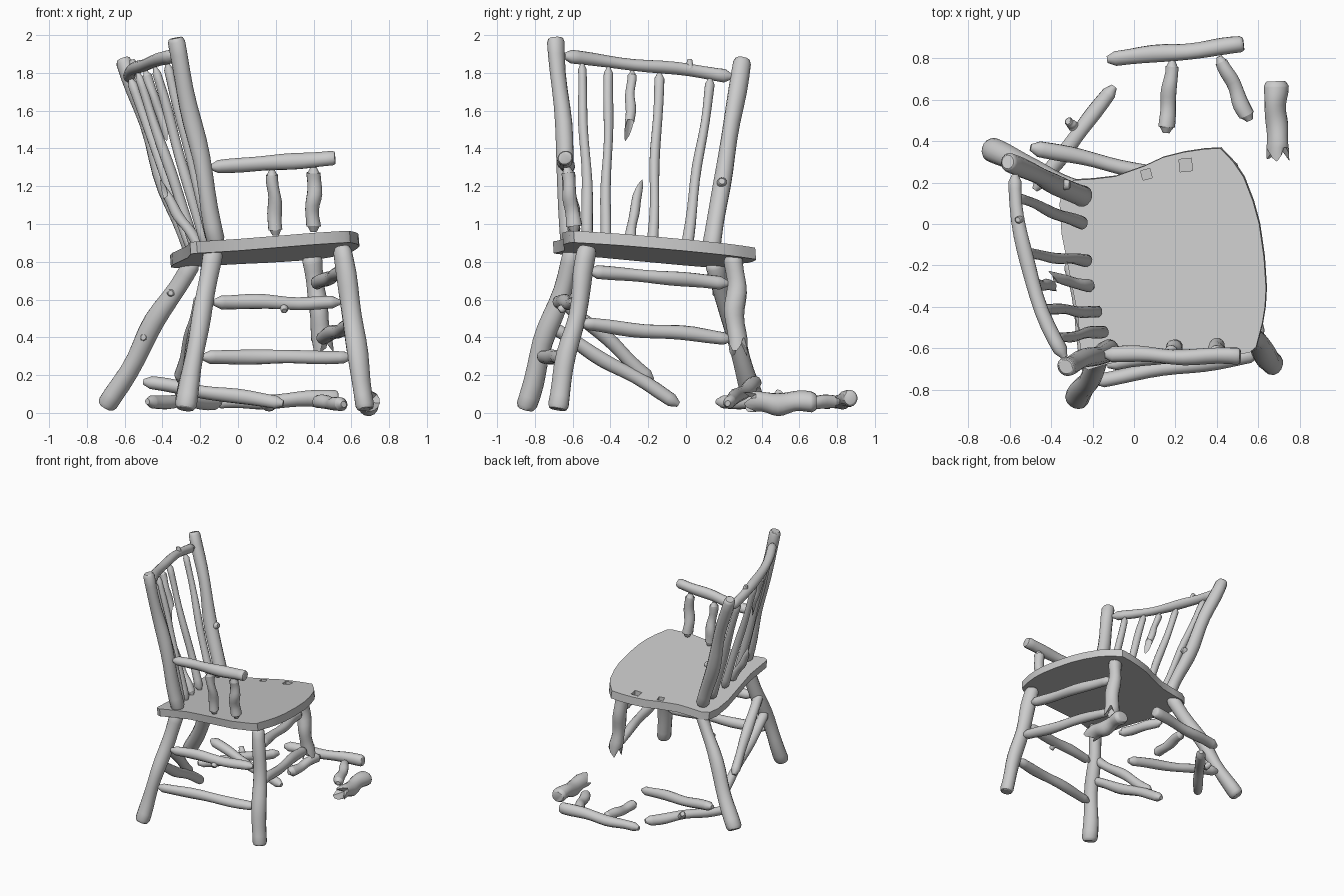
import bpy, bmesh, math, random
from mathutils import Vector

if "Cube" in bpy.data.objects:
    bpy.data.objects.remove(bpy.data.objects["Cube"])

random.seed(7)
SIDES = 14


def finish(name, bm):
    bmesh.ops.recalc_face_normals(bm, faces=bm.faces[:])
    me = bpy.data.meshes.new(name)
    bm.to_mesh(me)
    bm.free()
    ob = bpy.data.objects.new(name, me)
    bpy.context.collection.objects.link(ob)
    return ob


def log(name, a, b, r0, r1=None, ctrl=None, ends=("round", "round"), wob=0.12, jag=0.1):
    """Wobbly tapered branch from a to b; ends: round, tenon, split or spike."""
    r1 = r1 or r0
    a, b = Vector(a), Vector(b)
    c = Vector(ctrl) if ctrl else (a + b) / 2
    length = (b - a).length
    side = (b - a).normalized().orthogonal().normalized()
    ph = [random.uniform(0, 6.28) for _ in range(4)]
    # stations along the branch as (t, radius factor)
    st = [(i / 12, 1.0) for i in range(1, 12)]

    def cap(kind):
        if kind == "round":
            return [(0, 0.72), (0.08 * r0 / length, 0.84), (0.45 * r0 / length, 1)]
        if kind == "tenon":
            return [(0, 0.45), (0.012 / length, 0.6), (1.1 * r0 / length, 1)]
        return [(0, 1.0)]
    st = cap(ends[0]) + [s for s in st if 0.06 < s[0] < 0.94] \
        + [(1 - t, f) for t, f in reversed(cap(ends[1]))]
    bm = bmesh.new()
    rings = []
    for k, (t, f) in enumerate(st):
        p = a * (1 - t) ** 2 + c * 2 * t * (1 - t) + b * t * t
        d = ((c - a) * (1 - t) + (b - c) * t).normalized()
        u = (side - d * side.dot(d)).normalized()
        v = d.cross(u)
        r = (r0 + (r1 - r0) * t) * f
        sway = wob * r0 * math.sin(math.pi * t) * 1.6
        p = p + u * sway * math.sin(7 * t + ph[0]) + v * sway * math.sin(9 * t + ph[1])
        last = k == len(st) - 1
        ring = []
        for i in range(SIDES):
            an = 2 * math.pi * i / SIDES
            rr = r * (1 + 0.06 * math.sin(2 * an + 5 * t + ph[2]) + 0.05 * math.sin(13 * t + ph[3]))
            off = Vector()
            if last and ends[1] == "split":
                off = d * jag * (abs(math.cos(1.5 * an)) * random.uniform(0.7, 1) - 0.5)
                rr *= 0.95
            elif last and ends[1] == "spike":
                w = (0.5 + 0.5 * math.cos(an)) ** 1.5
                off = d * jag * (w - 0.4) * random.uniform(0.8, 1.1)
                rr *= 0.9
            ring.append(bm.verts.new(p + (u * math.cos(an) + v * math.sin(an)) * rr + off))
        rings.append(ring)
    for q, s in zip(rings, rings[1:]):
        for i in range(SIDES):
            j = (i + 1) % SIDES
            bm.faces.new((q[i], q[j], s[j], s[i]))
    bm.faces.new(rings[0])
    if ends[1] in ("split", "spike"):
        mid = bm.verts.new(b - d * jag * 0.45)
        for i in range(SIDES):
            bm.faces.new((rings[-1][i], rings[-1][(i + 1) % SIDES], mid))
    else:
        bm.faces.new(rings[-1])
    return finish(name, bm)


def seat_z(x, y):
    return 0.87 + 0.08 * x - 0.078 * y


# seat: tilted slab with a curved outline
outline = [(-.34, .18), (-.29, .212), (-.2, .217), (-.09, .23), (.05, .28), (.14, .322), (.24, .347),
           (.34, .362), (.417, .366), (.48, .30), (.53, .226), (.575, .11), (.605, 0), (.628, -.16),
           (.638, -.31), (.633, -.40), (.62, -.48), (.59, -.595), (.56, -.62), (.40, -.655), (.2, -.65),
           (0, -.65), (-.14, -.68), (-.22, -.705), (-.255, -.69), (-.27, -.45), (-.31, -.25),
           (-.35, -.05), (-.36, .1)]
bm = bmesh.new()
top = [bm.verts.new((x, y, seat_z(x, y))) for x, y in outline]
low = [bm.verts.new(v.co + Vector((.005, .005, -.062))) for v in top]
bm.faces.new(top)
bm.faces.new(low[::-1])
for i in range(len(top)):
    j = (i + 1) % len(top)
    bm.faces.new((top[i], low[i], low[j], top[j]))
seat = finish("seat", bm)

# empty sockets of the missing arm supports
cutters = []
for x, y, s, turn in ((.06, .24, .046, .25), (.25, .285, .06, .1)):
    bpy.ops.mesh.primitive_cube_add(size=1, location=(x, y, seat_z(x, y)), rotation=(0, 0, turn))
    cut = bpy.context.object
    cut.name = "socket_cutter"
    cut.scale = (s, s, .07)
    cut.hide_render = True
    m = seat.modifiers.new("socket", "BOOLEAN")
    m.object = cut
    m.solver = "EXACT"
    cutters.append(cut)
bpy.context.view_layer.objects.active = seat
for m in list(seat.modifiers):
    bpy.ops.object.modifier_apply(modifier=m.name)
for cut in cutters:
    bpy.data.objects.remove(cut)

# legs
log("back_right_leg", (-.28, -.85, .02), (-.13, -.60, .86), .054, .05)
log("front_right_leg", (.675, -.68, .018), (.55, -.52, .88), .054, .05)
log("back_left_leg", (-.70, .365, .032), (-.24, .15, .80), .054, .048)
log("broken_front_left_leg", (.39, .25, .83), (.45, .275, .35), .05, .052, ends=("round", "split"), jag=.12)
log("broken_leg_stub", (.685, .69, .057), (.695, .34, .057), .055, .055, ends=("round", "split"), jag=.1)

# back posts
log("right_back_post", (-.115, -.61, .90), (-.33, -.69, 1.985), .05, .044)
log("left_back_post", (-.24, .13, .85), (-.61, .30, 1.875), .05, .045)

# rungs between the legs
T = ("tenon", "tenon")
for name, a, b in (
        ("right_upper_rung", (-.13, -.68, .585), (.54, -.575, .585)),
        ("right_lower_rung", (-.19, -.76, .295), (.60, -.63, .295)),
        ("front_upper_rung", (.565, -.51, .75), (.41, .22, .685)),
        ("front_lower_rung", (.605, -.56, .475), (.44, .24, .39)),
        ("fallen_back_upper_rung", (-.19, -.68, .62), (-.31, -.18, .17)),
        ("fallen_back_lower_rung", (-.22, -.72, .46), (-.30, -.04, .045)),
        ("loose_left_rung", (-.095, .665, .055), (-.48, .165, .06)),
        ("leaning_left_rung", (-.50, .37, .165), (.24, .22, .05))):
    log(name, a, b, .037, .035, ends=T)

# arms and arm supports
log("right_armrest", (-.145, -.63, 1.30), (.515, -.64, 1.35), .036, .042, ends=("tenon", "round"))
log("right_rear_arm_support", (.20, -.59, .94), (.18, -.625, 1.29), .038, .032, ends=T)
log("right_front_arm_support", (.40, -.59, .96), (.40, -.63, 1.30), .04, .036, ends=T)
log("fallen_left_armrest", (-.13, .795, .055), (.53, .87, .078), .037, .042, ends=("tenon", "round"))
log("fallen_rear_arm_support", (.185, .79, .055), (.155, .44, .045), .034, .038, ends=T)
log("fallen_front_arm_support", (.41, .81, .06), (.56, .50, .045), .033, .038, ends=T)

# curved top rail and back spindles
log("top_rail", (-.335, -.645, 1.89), (-.575, .24, 1.78), .034, .034, ctrl=(-.58, -.2, 1.84), ends=T)
for i, (a, b) in enumerate((
        ((-.14, -.52, .90), (-.375, -.55, 1.85)),
        ((-.17, -.425, .88), (-.44, -.41, 1.83)),
        ((-.22, -.18, .86), (-.53, -.14, 1.80)),
        ((-.24, 0, .85), (-.57, .13, 1.77)))):
    log(f"back_spindle_{i + 1}", a, b, .029, .024, ends=T)
log("broken_spindle_lower", (-.20, -.305, .87), (-.39, -.255, 1.17), .029, .025, ends=("tenon", "spike"), jag=.12)
log("broken_spindle_upper", (-.49, -.285, 1.81), (-.39, -.30, 1.52), .024, .026, ends=("tenon", "spike"), jag=.14)

# cut-off branch knots
for i, (p, d, r) in enumerate((
        ((-.365, .19, 1.21), (1, 0, .3), .028),
        ((-.345, .20, .635), (-.2, -1, 0), .024),
        ((-.49, .27, .40), (-.2, -1, 0), .024),
        ((.24, -.625, .575), (.1, -.8, -.6), .024),
        ((-.545, .02, 1.815), (-.3, 0, 1), .02),
        ((-.29, .47, .07), (-.5, .5, .7), .026))):
    p, d = Vector(p), Vector(d).normalized()
    log(f"knot_{i + 1}", p, p + d * .058, r, r * .8, wob=.02)

# smooth shading with crisp cut edges
bpy.ops.object.select_all(action="SELECT")
bpy.context.view_layer.objects.active = seat
bpy.ops.object.shade_smooth_by_angle(angle=math.radians(32))
